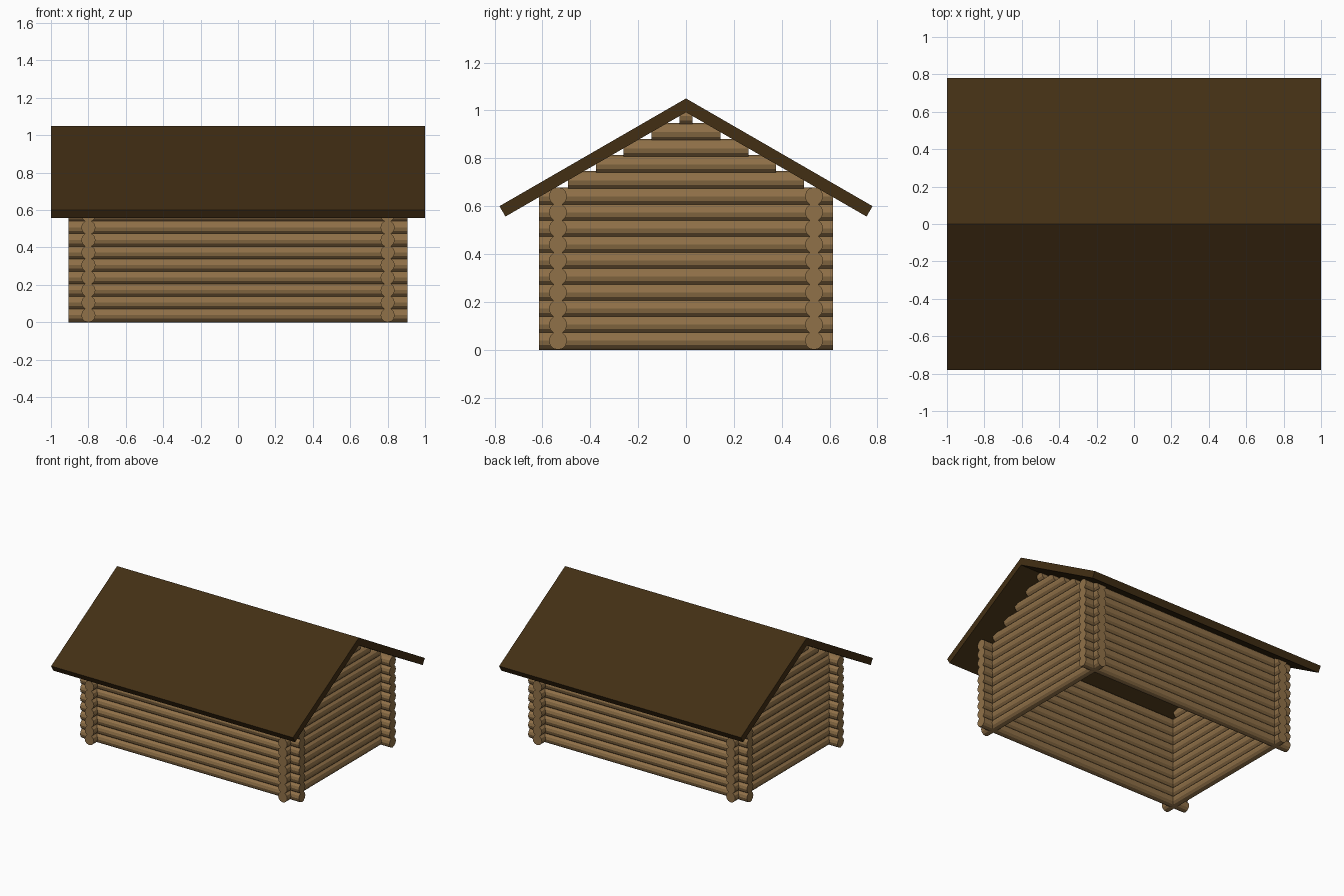
import bpy, bmesh, math
from mathutils import Matrix

if "Cube" in bpy.data.objects:
    bpy.data.objects.remove(bpy.data.objects["Cube"])

R, STEP, COURSES = 0.038, 0.067, 10      # log radius, course spacing, wall courses
WALL_X, WALL_Y = 0.80, 0.535             # wall centre lines
ROOF_X, RIDGE, PITCH, SLOPE, THICK = 1.0, 1.05, math.radians(30), 0.90, 0.05
UNDER = RIDGE - THICK / math.cos(PITCH)  # underside height at the ridge


def material(name, rgb):
    m = bpy.data.materials.new(name)
    m.diffuse_color = (*rgb, 1)
    m.use_nodes = True
    m.node_tree.nodes["Principled BSDF"].inputs["Base Color"].default_value = m.diffuse_color
    return m


def finish(name, bm, mat):
    bmesh.ops.recalc_face_normals(bm, faces=bm.faces)
    mesh = bpy.data.meshes.new(name)
    bm.to_mesh(mesh)
    bm.free()
    mesh.materials.append(mat)
    ob = bpy.data.objects.new(name, mesh)
    bpy.context.collection.objects.link(ob)
    return ob


def log_stack(name, axis, offset, logs, mat):
    """Stack of 12-sided logs along an axis; logs = [(height, half length)]."""
    bm = bmesh.new()
    turn = Matrix.Rotation(math.pi / 2, 4, 'Y' if axis == 'X' else 'X')
    for z, half in logs:
        place = (0, offset, z) if axis == 'X' else (offset, 0, z)
        bmesh.ops.create_cone(bm, cap_ends=True, segments=12, radius1=R, radius2=R,
                              depth=2 * half, matrix=Matrix.Translation(place) @ turn)
    return finish(name, bm, mat)


wood = material("log_wood", (0.28, 0.165, 0.065))
dark = material("roof_wood", (0.055, 0.028, 0.007))

# Long walls and end walls, logs crossing at the corners
heights = [R + i * STEP for i in range(COURSES)]
long_logs = [(z, 0.905) for z in heights]
end_logs = [(z, 0.615) for z in heights]

# Gable logs shorten to follow the roof underside
for i in range(COURSES, COURSES + 5):
    z = R + i * STEP
    end_logs.append((z, (UNDER - z) / math.tan(PITCH)))

log_stack("front_wall", 'X', -WALL_Y, long_logs, wood)
log_stack("back_wall", 'X', WALL_Y, long_logs, wood)
log_stack("left_gable_wall", 'Y', -WALL_X, end_logs, wood)
log_stack("right_gable_wall", 'Y', WALL_X, end_logs, wood)

# Pitched roof: chevron profile extruded along x
c, s = math.cos(PITCH), math.sin(PITCH)
eave = (SLOPE * c, RIDGE - SLOPE * s)
lip = (eave[0] - THICK * s, eave[1] - THICK * c)
bm = bmesh.new()
for side in (1, -1):
    profile = [(0, RIDGE), eave, lip, (0, UNDER)]
    near, far = [[bm.verts.new((x, side * y, z)) for y, z in profile]
                 for x in (-ROOF_X, ROOF_X)]
    bm.faces.new(near)
    bm.faces.new(far)
    for i in range(3):                   # ridge joint stays open
        bm.faces.new((near[i], near[i + 1], far[i + 1], far[i]))
bmesh.ops.remove_doubles(bm, verts=bm.verts, dist=1e-5)
finish("roof", bm, dark)
